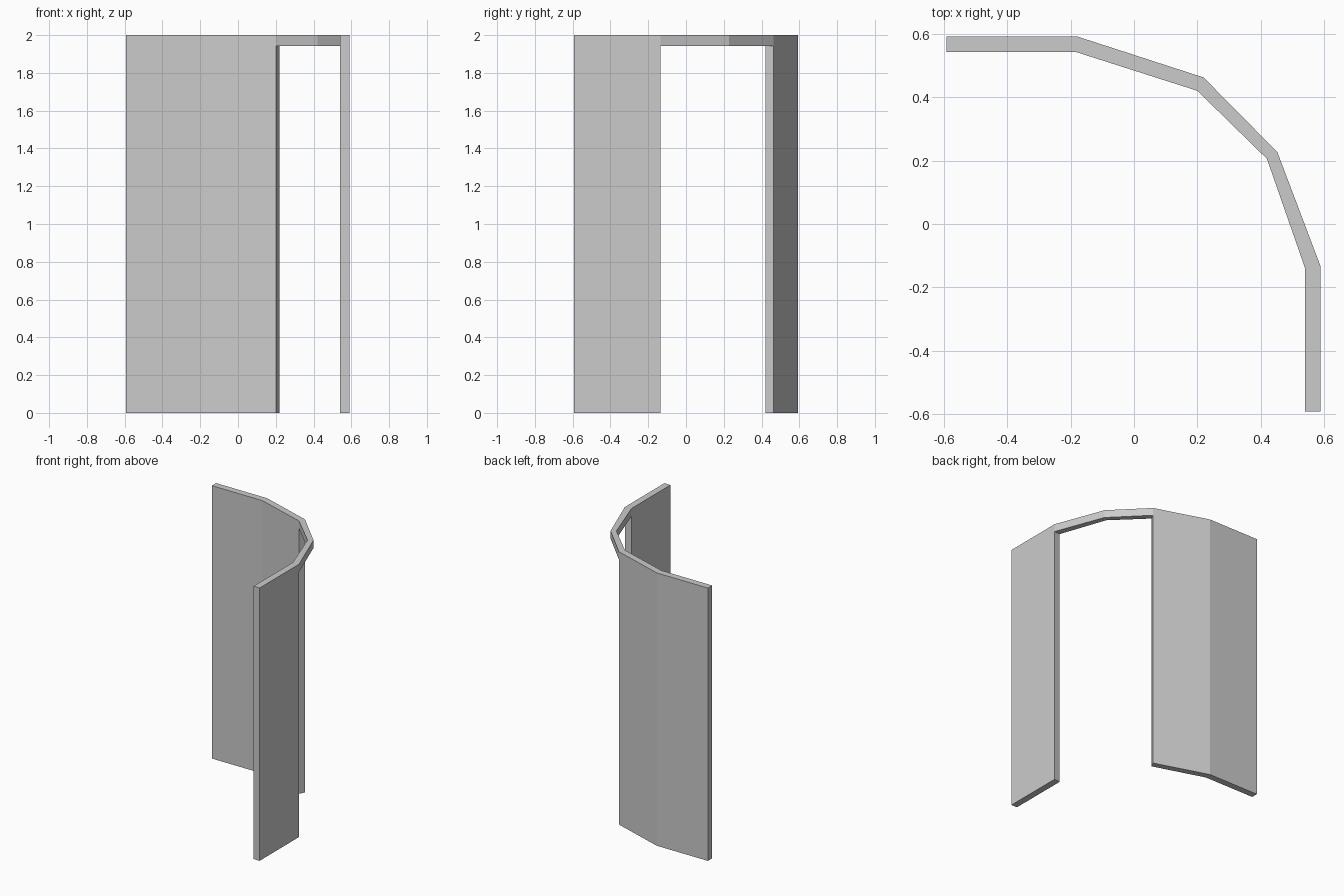
import bpy, bmesh

if "Cube" in bpy.data.objects:
    bpy.data.objects.remove(bpy.data.objects["Cube"])

# Plan profile of the faceted wall: outer and inner corner of each joint
outer = [(-0.592, 0.592), (-0.178, 0.592), (0.22, 0.463),
         (0.453, 0.227), (0.59, -0.135), (0.59, -0.592)]
inner = [(-0.592, 0.543), (-0.182, 0.543), (0.20, 0.421),
         (0.42, 0.206), (0.541, -0.141), (0.541, -0.592)]
levels = [0.0, 1.943, 2.0]
doorway = {(2, 0), (3, 0)}          # (segment, storey) cells left open
cells = {(s, k) for s in range(5) for k in range(2)} - doorway

bm = bmesh.new()
cache = {}


def vert(side, i, k):
    key = (side, i, k)
    if key not in cache:
        x, y = (outer, inner)[side][i]
        cache[key] = bm.verts.new((x, y, levels[k]))
    return cache[key]


def quad(*keys):
    bm.faces.new([vert(*key) for key in keys])


# Wall panels and lintel: skin only the exposed sides of each cell
for s, k in sorted(cells):
    for side in (0, 1):
        quad((side, s, k), (side, s + 1, k), (side, s + 1, k + 1), (side, s, k + 1))
    for ds, i in ((-1, s), (1, s + 1)):
        if (s + ds, k) not in cells:
            quad((0, i, k), (1, i, k), (1, i, k + 1), (0, i, k + 1))
    for dk, j in ((-1, k), (1, k + 1)):
        if (s, k + dk) not in cells:
            quad((0, s, j), (0, s + 1, j), (1, s + 1, j), (1, s, j))

bmesh.ops.recalc_face_normals(bm, faces=bm.faces)
mesh = bpy.data.meshes.new("curved_wall_with_doorway")
bm.to_mesh(mesh)
bm.free()
wall = bpy.data.objects.new("curved_wall_with_doorway", mesh)
bpy.context.collection.objects.link(wall)
